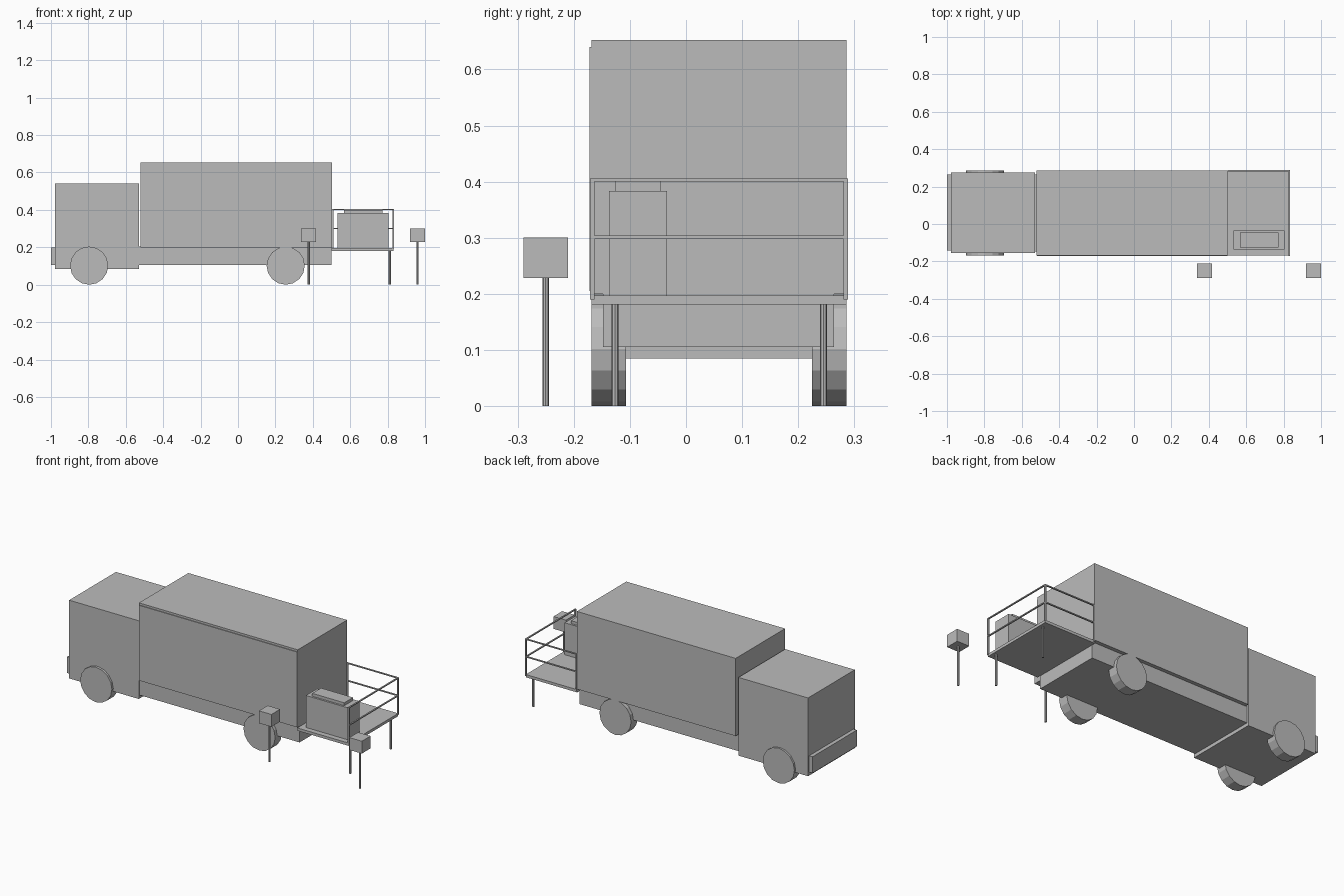
import bpy
import math

if "Cube" in bpy.data.objects:
    bpy.data.objects.remove(bpy.data.objects["Cube"])

grey = bpy.data.materials.new("plain_grey")
grey.diffuse_color = (0.5, 0.5, 0.5, 1)
grey.use_nodes = True
grey.node_tree.nodes["Principled BSDF"].inputs["Base Color"].default_value = grey.diffuse_color


def finish(obj, name):
    obj.name = name
    obj.data.materials.append(grey)
    return obj


def box(name, x, y, z):
    """Box from (min, max) pairs on each axis."""
    bpy.ops.mesh.primitive_cube_add(size=1, location=[sum(p) / 2 for p in (x, y, z)])
    obj = bpy.context.object
    obj.scale = [p[1] - p[0] for p in (x, y, z)]
    bpy.ops.object.transform_apply(location=False, rotation=False, scale=True)
    return finish(obj, name)


def cylinder(name, centre, radius, depth, sides, rot=(0, 0, 0)):
    bpy.ops.mesh.primitive_cylinder_add(vertices=sides, radius=radius, depth=depth,
                                        location=centre, rotation=rot)
    return finish(bpy.context.object, name)


# Truck body
box("cab", (-0.978, -0.53), (-0.155, 0.275), (0.085, 0.54))
box("front_bumper", (-1.0, -0.975), (-0.142, 0.265), (0.105, 0.20))
box("chassis", (-0.53, 0.50), (-0.148, 0.264), (0.105, 0.204))
box("cargo_box", (-0.52, 0.502), (-0.168, 0.286), (0.20, 0.652))
box("side_panel", (-0.518, 0.50), (-0.172, -0.165), (0.205, 0.64))

# Wheels
for axle, x in (("front", -0.796), ("rear", 0.255)):
    for side, y in (("near", -0.1375), ("far", 0.2555)):
        cylinder(f"{axle}_{side}_wheel", (x, y, 0.102), 0.102, 0.061, 16,
                 (math.pi / 2, 0, 0))

# Rear platform and its legs
box("platform", (0.50, 0.831), (-0.168, 0.286), (0.181, 0.197))
for side, y in (("near", -0.1265), ("far", 0.245)):
    cylinder(f"{side}_platform_leg", (0.811, y, 0.0915), 0.006, 0.183, 8)

# Railing on the end and the far side
R = 0.004
X0, X1, Y0, Y1 = 0.506, 0.830, -0.167, 0.285
for name, x, y in (("inner", X0, Y1), ("far", X1, Y1), ("near", X1, Y0)):
    box(f"{name}_rail_post", (x - R, x + R), (y - R, y + R), (0.19, 0.406))
for name, z in (("middle", 0.301), ("top", 0.403)):
    zs = (z - 0.003, z + 0.003)
    box(f"{name}_end_rail", (X1 - R, X1 + R), (Y0 - R, Y1 + R), zs)
    box(f"{name}_side_rail", (X0 - R, X1 + R), (Y1 - R, Y1 + R), zs)

# Equipment cabinet on the platform
box("cabinet", (0.533, 0.805), (-0.137, -0.034), (0.195, 0.383))
box("cabinet_lid", (0.566, 0.772), (-0.126, -0.045), (0.38, 0.400))

# Boxes on free-standing poles
for side, x in (("left", 0.378), ("right", 0.96)):
    box(f"{side}_pole_box", (x - 0.04, x + 0.04), (-0.29, -0.21), (0.228, 0.30))
    cylinder(f"{side}_pole", (x, -0.25, 0.116), 0.006, 0.232, 8)
